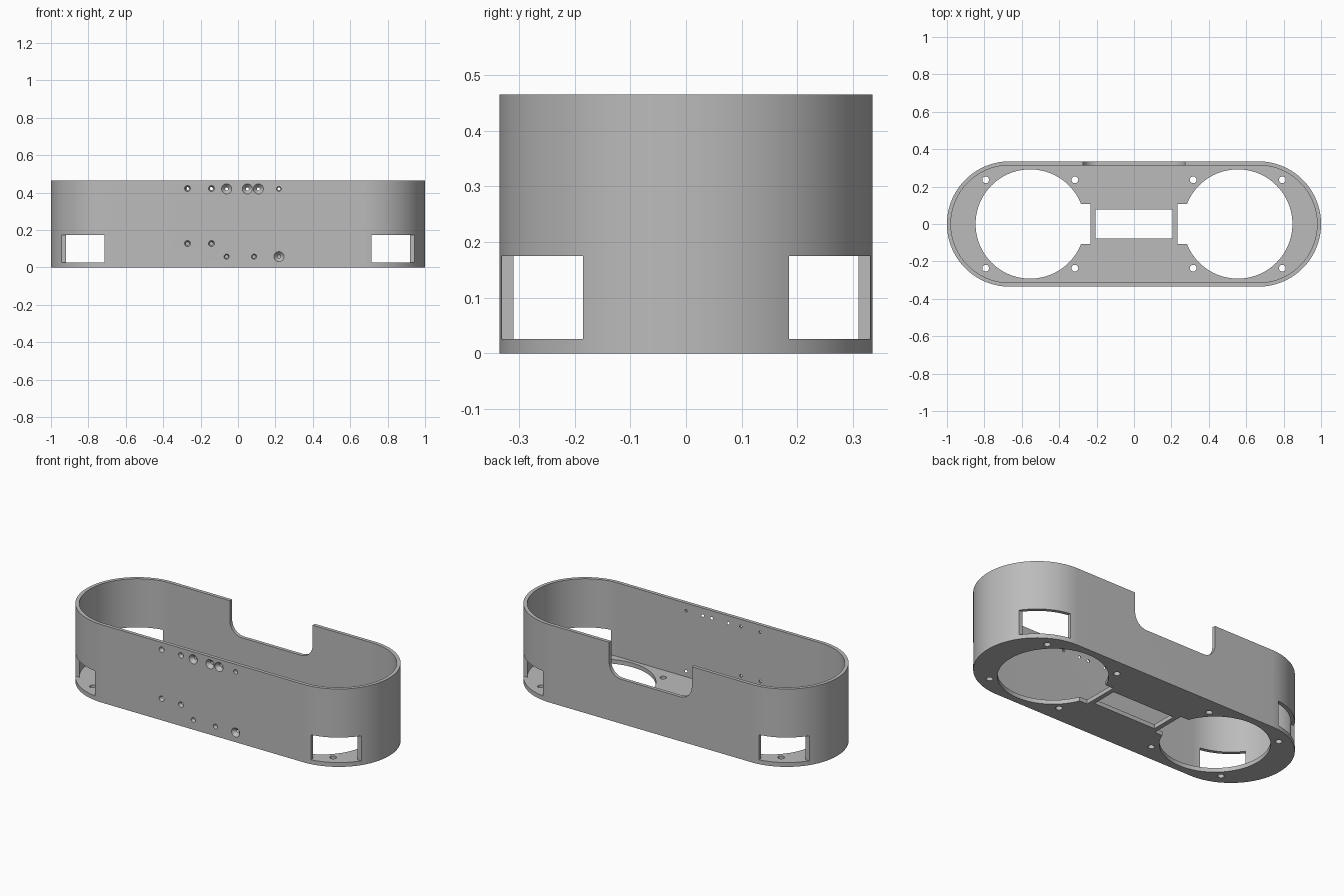
import bpy, bmesh, math
from mathutils import Matrix, Vector

if "Cube" in bpy.data.objects:
    bpy.data.objects.remove(bpy.data.objects["Cube"], do_unlink=True)

HEIGHT, RADIUS, WALL, FLOOR = 0.465, 0.335, 0.021, 0.025
CENTRE = 1 - RADIUS

grey = bpy.data.materials.new("plain grey")
grey.use_nodes = True
colour = (0.5, 0.5, 0.5, 1)
grey.diffuse_color = colour
grey.node_tree.nodes["Principled BSDF"].inputs["Base Color"].default_value = colour


def make_object(name, bm):
    bmesh.ops.recalc_face_normals(bm, faces=bm.faces)
    mesh = bpy.data.meshes.new(name)
    bm.to_mesh(mesh)
    bm.free()
    mesh.materials.append(grey)
    obj = bpy.data.objects.new(name, mesh)
    bpy.context.collection.objects.link(obj)
    return obj


def prism(name, outline, start, depth):
    """Extrude a closed outline of 3D points along the depth vector."""
    bm = bmesh.new()
    face = bm.faces.new([bm.verts.new(Vector(p) + Vector(start)) for p in outline])
    ext = bmesh.ops.extrude_face_region(bm, geom=[face])
    moved = [g for g in ext["geom"] if isinstance(g, bmesh.types.BMVert)]
    bmesh.ops.translate(bm, verts=moved, vec=depth)
    return make_object(name, bm)


def arc(cx, cy, r, a0, a1, n):
    return [(cx + r * math.cos(math.radians(a0 + (a1 - a0) * i / n)),
             cy + r * math.sin(math.radians(a0 + (a1 - a0) * i / n)), 0)
            for i in range(n + 1)]


def stadium(r):
    return arc(CENTRE, 0, r, -90, 90, 64) + arc(-CENTRE, 0, r, 90, 270, 64)


def box(name, x0, x1, y0, y1, z0, z1):
    outline = [(x0, y0, z0), (x1, y0, z0), (x1, y1, z0), (x0, y1, z0)]
    return prism(name, outline, (0, 0, 0), (0, 0, z1 - z0))


def cone(name, r1, r2, depth, matrix, segments=32):
    bm = bmesh.new()
    bmesh.ops.create_cone(bm, cap_ends=True, segments=segments, radius1=r1,
                          radius2=r2, depth=depth, matrix=matrix)
    return make_object(name, bm)


# Outer body
shell = prism("housing_shell", stadium(RADIUS), (0, 0, 0), (0, 0, HEIGHT))

# Hollow interior above the floor
cutters = [prism("cavity", stadium(RADIUS - WALL), (0, 0, FLOOR), (0, 0, 1))]

# Floor: round openings with square notches, screw holes, centre slot
cutters.append(box("centre_slot", -0.205, 0.205, -0.078, 0.078, -0.1, 0.1))
for s in (-1, 1):
    cutters.append(cone("round_opening", 0.292, 0.292, 0.2,
                        Matrix.Translation((s * 0.555, 0, 0)), 96))
    cutters.append(box("notch", min(s * 0.232, s * 0.5), max(s * 0.232, s * 0.5),
                       -0.107, 0.107, -0.09, 0.09))
    for t in (-1, 1):
        for x in (0.316, 0.793):
            cutters.append(cone("screw_hole", 0.018, 0.018, 0.2,
                                Matrix.Translation((s * x, t * 0.236, 0))))
        # Corner windows
        xs = sorted((s * 0.713, s * 1.1))
        ys = sorted((t * 0.185, t * 0.5))
        cutters.append(box("corner_window", *xs, *ys, FLOOR + 0.001, 0.175))

# Rounded notch in the back wall
r, half, base = 0.08, 0.273, 0.265
profile = arc(half - r, base + r, r, 0, -90, 16) + arc(r - half, base + r, r, -90, -180, 16)
profile += [(-half, 0.6, 0), (half, 0.6, 0)]
cutters.append(prism("back_notch", [(x, 0, z) for x, z, _ in profile],
                     (0, 0.2, 0), (0, 0.3, 0)))

# Countersunk holes in the front wall, listed as x, z, outer radius
holes = [(-0.27, 0.422, 0.016), (-0.142, 0.422, 0.016), (-0.061, 0.42, 0.027),
         (0.05, 0.42, 0.027), (0.109, 0.42, 0.027), (0.219, 0.42, 0.013),
         (-0.27, 0.128, 0.016), (-0.142, 0.128, 0.016), (-0.061, 0.058, 0.014),
         (0.086, 0.058, 0.014), (0.219, 0.058, 0.027)]
turn = Matrix.Rotation(-math.pi / 2, 4, "X")
for x, z, rad in holes:
    place = Matrix.Translation((x, -RADIUS + WALL / 2, z)) @ turn
    slope = (rad - 0.008) / WALL
    extra = 0.002
    cutters.append(cone("countersink", rad + slope * extra, 0.008 - slope * extra,
                        WALL + 2 * extra, place))

# Cut everything out of the body
bpy.context.view_layer.objects.active = shell
for cutter in cutters:
    cutter.hide_render = True
    mod = shell.modifiers.new("cut", "BOOLEAN")
    mod.operation = "DIFFERENCE"
    mod.solver = "EXACT"
    mod.object = cutter
    bpy.ops.object.modifier_apply(modifier=mod.name)
for cutter in cutters:
    bpy.data.objects.remove(cutter, do_unlink=True)

bpy.ops.object.select_all(action="DESELECT")
shell.select_set(True)
bpy.ops.object.shade_smooth_by_angle(angle=math.radians(30))
